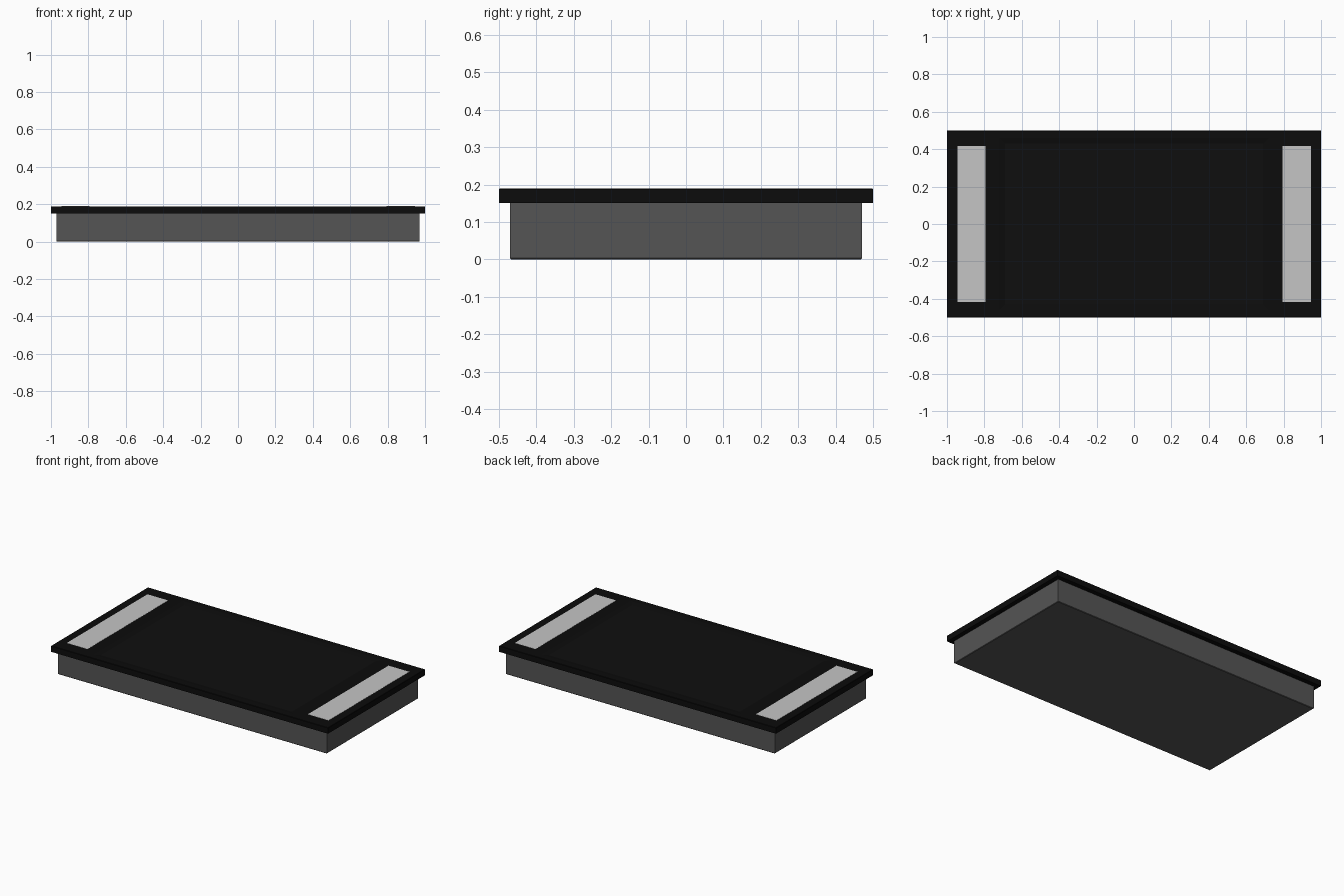
import bpy
import bmesh

old = bpy.data.objects.get("Cube")
if old:
    bpy.data.objects.remove(old, do_unlink=True)


def material(name, rgb):
    mat = bpy.data.materials.new(name)
    mat.use_nodes = True
    colour = (*rgb, 1.0)
    mat.diffuse_color = colour
    mat.node_tree.nodes["Principled BSDF"].inputs["Base Color"].default_value = colour
    return mat


black = material("frame black", (0.0035, 0.0035, 0.0035))
glass = material("screen black", (0.0045, 0.0045, 0.0045))
grey = material("casing grey", (0.09, 0.09, 0.09))
silver = material("grille silver", (0.56, 0.56, 0.56))


def stacked_rectangles(name, levels, mats, x=0.0):
    """Join rectangles (half width, half depth, height) into a closed solid.
    The last material goes on the top cap."""
    bm = bmesh.new()
    rings = [[bm.verts.new((x + sx * w, sy * d, z))
              for sx, sy in ((-1, -1), (1, -1), (1, 1), (-1, 1))]
             for w, d, z in levels]
    bm.faces.new(rings[0][::-1])
    for low, high in zip(rings, rings[1:]):
        for i in range(4):
            j = (i + 1) % 4
            bm.faces.new((low[i], low[j], high[j], high[i]))
    cap = bm.faces.new(rings[-1])
    cap.material_index = len(mats) - 1
    mesh = bpy.data.meshes.new(name)
    bm.to_mesh(mesh)
    bm.free()
    for mat in mats:
        mesh.materials.append(mat)
    obj = bpy.data.objects.new(name, mesh)
    bpy.context.collection.objects.link(obj)
    return obj


# Casing below the top panel, with slightly eased bottom edges
stacked_rectangles("casing", [
    (0.967, 0.467, 0.0),
    (0.97, 0.47, 0.003),
    (0.97, 0.47, 0.152),
], [grey])

# Overhanging panel with a sloped lip down to the sunken screen
stacked_rectangles("panel_and_screen", [
    (1.0, 0.5, 0.15),
    (1.0, 0.5, 0.187),
    (0.998, 0.498, 0.189),
    (0.72, 0.46, 0.189),
    (0.69, 0.43, 0.184),
], [black, glass])

# Speaker grilles at both ends
for side, x in (("left", 0.87), ("right", -0.87)):
    stacked_rectangles(side + "_grille", [
        (0.075, 0.416, 0.186),
        (0.075, 0.416, 0.19),
    ], [silver], x)
